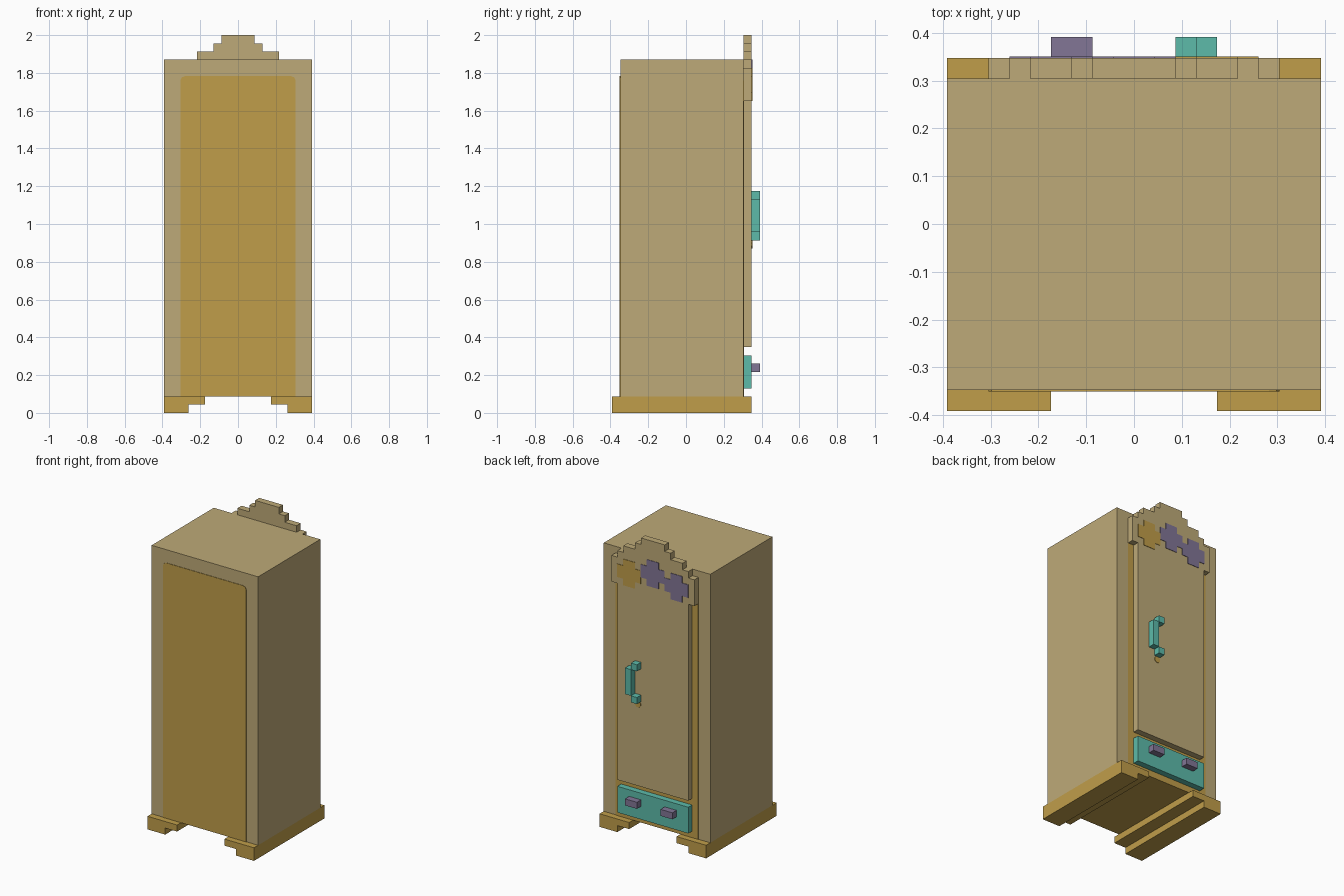
import bpy, bmesh, math

if "Cube" in bpy.data.objects:
    bpy.data.objects.remove(bpy.data.objects["Cube"], do_unlink=True)

U = 2 / 46          # one block of the model's grid
T = 0.07            # thickness of painted plates, in blocks


def material(name, r, g, b):
    lin = [((c / 255 + 0.055) / 1.055) ** 2.4 for c in (r, g, b)] + [1]
    m = bpy.data.materials.new(name)
    m.use_nodes = True
    m.diffuse_color = lin
    bsdf = next(n for n in m.node_tree.nodes if n.type == 'BSDF_PRINCIPLED')
    bsdf.inputs["Base Color"].default_value = lin
    return m


TAN = material("tan wood", 190, 170, 120)
GOLD = material("golden wood", 192, 158, 74)
TEAL = material("teal", 93, 187, 170)
PURPLE = material("dusty purple", 130, 118, 150)


def prism(name, outline, y0, y1, *mats):
    """Extrude an x-z outline (in blocks) from y0 to y1."""
    bm = bmesh.new()
    face = bm.faces.new([bm.verts.new((x * U, y0 * U, z * U)) for x, z in outline])
    ext = bmesh.ops.extrude_face_region(bm, geom=[face])
    moved = [g for g in ext["geom"] if isinstance(g, bmesh.types.BMVert)]
    bmesh.ops.translate(bm, verts=moved, vec=(0, (y1 - y0) * U, 0))
    bmesh.ops.recalc_face_normals(bm, faces=bm.faces)
    me = bpy.data.meshes.new(name)
    bm.to_mesh(me)
    bm.free()
    for m in mats:
        me.materials.append(m)
    ob = bpy.data.objects.new(name, me)
    bpy.context.collection.objects.link(ob)
    return ob


def rect(x0, x1, z0, z1):
    return [(x0, z0), (x1, z0), (x1, z1), (x0, z1)]


def mirrored(half):
    """Complete a right-half outline across x = 0."""
    return half + [(-x, z) for x, z in reversed(half)]


# Cabinet body, with a golden underside
body = prism("cabinet_body", rect(-9, 9, 2, 43), -8, 7, TAN, GOLD)
for p in body.data.polygons:
    if p.normal.z < -0.5:
        p.material_index = 1

# Golden panels on both broad faces, with softened top corners
panel = mirrored([(7, 2), (7, 40.5), (6.85, 40.85), (6.5, 41)])
prism("plain_side_panel", panel, -8 - T, -8, GOLD)
prism("door_side_panel", panel, 7, 7 + T, GOLD)

# Stepped foot rails
for side, s in (("left", 1), ("right", -1)):
    foot = [(9, 0), (9, 2), (4, 2), (4, 1), (6, 1), (6, 0)]
    prism(side + "_foot_rail", [(s * x, z) for x, z in foot], -9, 8, GOLD)

# Door and the stepped crest above it
prism("door", rect(-6, 6, 8, 38), 7, 8, TAN)
crest = mirrored([(7, 38), (7, 42), (6, 42), (6, 43), (5, 43), (5, 44),
                  (3, 44), (3, 45), (2, 45), (2, 46)])
prism("crest", crest, 7, 8, TAN)

# Flowers painted on the crest
petals = [(2, -1), (2, 1), (1, 1), (1, 2), (-1, 2), (-1, 1),
          (-2, 1), (-2, -1), (-1, -1), (-1, -2), (1, -2), (1, -1)]
for name, cx, cz, mat in (("left_flower", 4, 40, GOLD),
                          ("middle_flower", 0, 41, PURPLE),
                          ("right_flower", -4, 40, PURPLE)):
    prism(name, [(cx + x, cz + z) for x, z in petals], 8, 8 + T, mat)

# Door handle and keyhole
prism("handle_bar", rect(3, 4, 22, 26), 8, 9, TEAL)
prism("handle_lower_end", rect(2, 3, 21, 22), 8, 9, TEAL)
prism("handle_upper_end", rect(2, 3, 26, 27), 8, 9, TEAL)
prism("keyhole", [(2.5 + 0.5 * math.cos(a * math.pi / 4 + math.pi / 8),
                   20.5 + 0.5 * math.sin(a * math.pi / 4 + math.pi / 8))
                  for a in range(8)], 8, 8 + T, GOLD)

# Drawer with two knobs
prism("drawer", rect(-6, 6, 3, 7), 7, 8, TEAL)
for side, x in (("left", 2), ("right", -4)):
    prism(side + "_drawer_knob", rect(x, x + 2, 5, 6), 8, 9, PURPLE)
